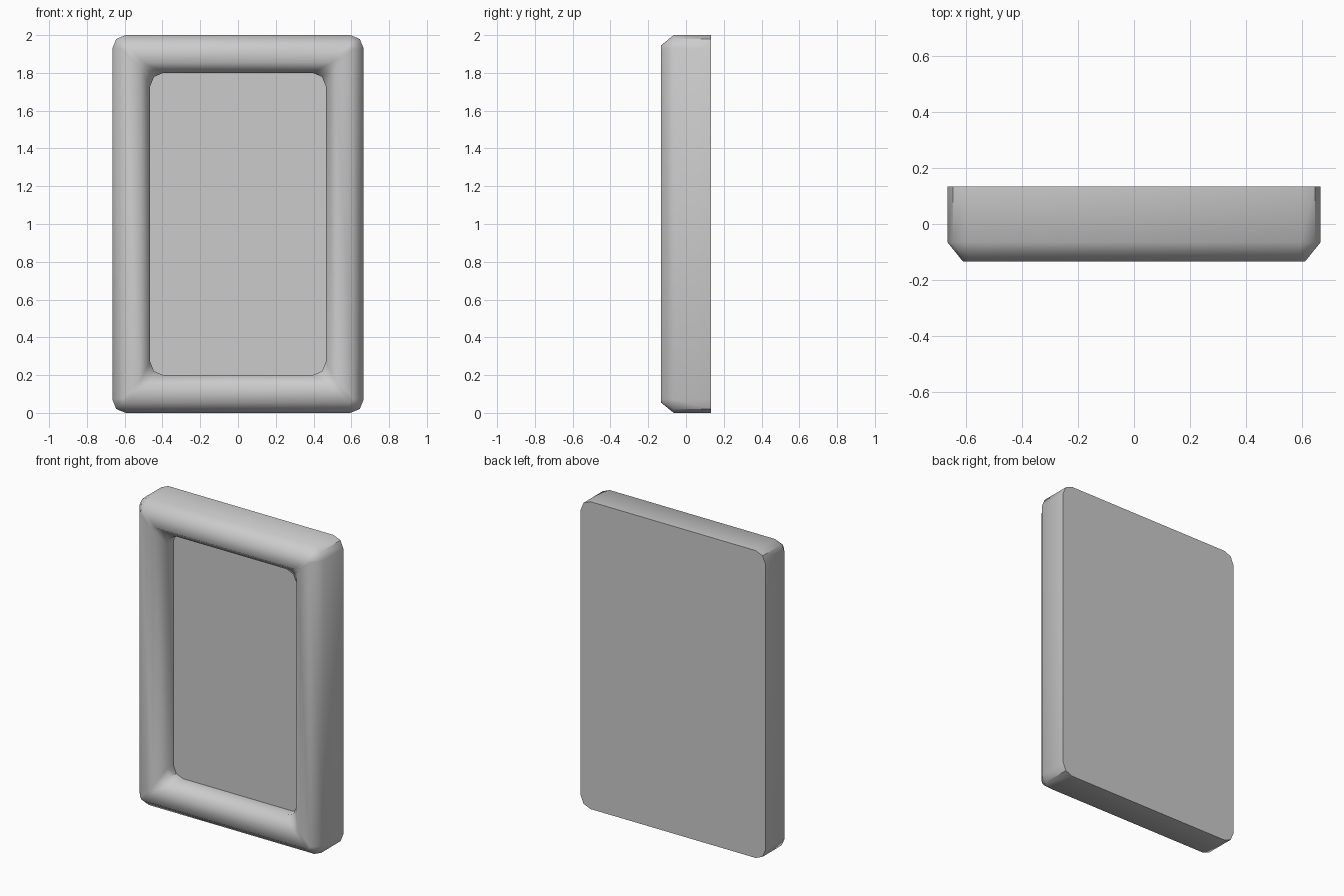
import bpy, bmesh, math
from mathutils import Vector

cube = bpy.data.objects.get("Cube")
if cube:
    bpy.data.objects.remove(cube, do_unlink=True)

HALF_W, HALF_H = 0.665, 1.0

grey = bpy.data.materials.new("plain grey")
grey.use_nodes = True
colour = (0.6, 0.6, 0.6, 1)
grey.diffuse_color = colour
grey.node_tree.nodes["Principled BSDF"].inputs["Base Color"].default_value = colour


def ring(bm, inset, y, radius):
    """Rounded rectangle with two segments per corner."""
    verts = []
    for corner, (sx, sz) in enumerate(((1, 1), (-1, 1), (-1, -1), (1, -1))):
        cx = sx * (HALF_W - inset - radius)
        cz = sz * (HALF_H - inset - radius)
        for step in range(3):
            a = math.radians(90 * corner + 45 * step)
            verts.append(bm.verts.new((cx + radius * math.cos(a), y,
                                       HALF_H + cz + radius * math.sin(a))))
    return verts


def finish(bm, name):
    mesh = bpy.data.meshes.new(name)
    bm.to_mesh(mesh)
    bm.free()
    mesh.materials.append(grey)
    obj = bpy.data.objects.new(name, mesh)
    bpy.context.collection.objects.link(obj)
    return obj


# Frame: moulding profile as (inset, depth, corner radius), from back to panel
profile = [(0, 0.133, 0.07), (0, -0.065, 0.07), (0.055, -0.133, 0.02),
           (0.145, -0.133, 0.02), (0.2, -0.065, 0.07), (0.2, 0, 0.07)]
bm = bmesh.new()
rings = [ring(bm, *p) for p in profile]
for a, b in zip(rings, rings[1:]):
    for i in range(len(a)):
        j = (i + 1) % len(a)
        bm.faces.new((a[i], b[i], b[j], a[j]))
back = bm.faces.new(rings[0])
bmesh.ops.recalc_face_normals(bm, faces=bm.faces)
if back.normal.y < 0:
    bmesh.ops.reverse_faces(bm, faces=bm.faces)
for f in bm.faces:
    f.smooth = True
# Crisp back rim and crisp middle edge on each straight-walled corner
for e in back.edges:
    e.smooth = False
for a, b in ((rings[0], rings[1]), (rings[4], rings[5])):
    for i in range(1, len(a), 3):
        bm.edges.get((a[i], b[i])).smooth = False
finish(bm, "frame")

# Flat recessed panel
bm = bmesh.new()
face = bm.faces.new(ring(bm, *profile[-1]))
face.normal_update()
if face.normal.dot(Vector((0, -1, 0))) < 0:
    face.normal_flip()
finish(bm, "recessed_panel")
